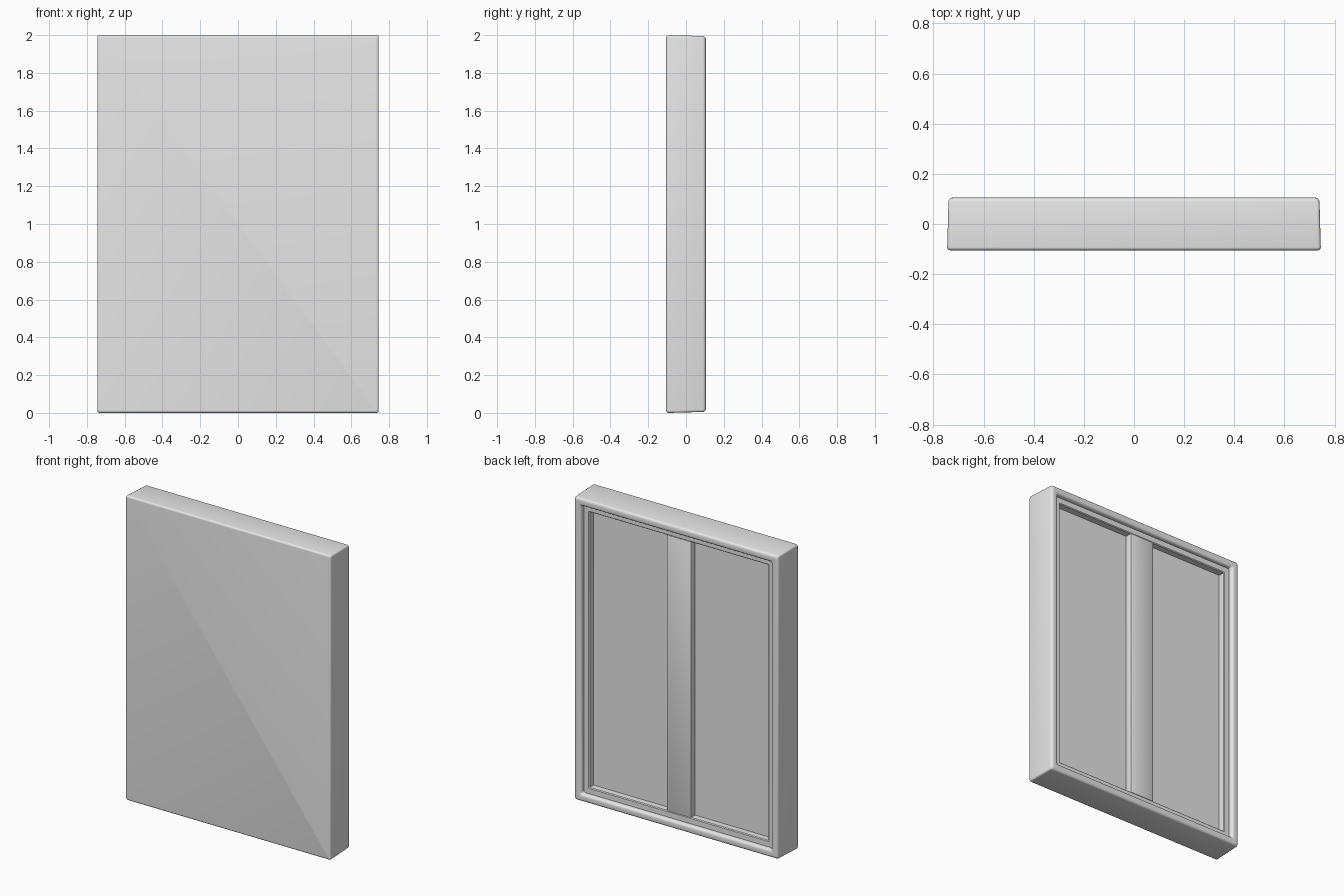
import bpy
import bmesh
import math

W, H, D = 0.745, 1.0, 0.105  # half width, half height, half depth

old = bpy.data.objects.get("Cube")
if old:
    bpy.data.objects.remove(old, do_unlink=True)

grey = bpy.data.materials.new("plain grey")
grey.use_nodes = True
grey.diffuse_color = (0.8, 0.8, 0.8, 1)
grey.node_tree.nodes["Principled BSDF"].inputs["Base Color"].default_value = (0.8, 0.8, 0.8, 1)


def finish(bm, name):
    bmesh.ops.recalc_face_normals(bm, faces=bm.faces)
    mesh = bpy.data.meshes.new(name)
    bm.to_mesh(mesh)
    bm.free()
    mesh.materials.append(grey)
    obj = bpy.data.objects.new(name, mesh)
    bpy.context.collection.objects.link(obj)
    bpy.ops.object.select_all(action="DESELECT")
    obj.select_set(True)
    bpy.context.view_layer.objects.active = obj
    bpy.ops.object.shade_smooth_by_angle(angle=math.radians(35))
    return obj


def ring(bm, inset, y, radius, steps=4):
    """Rounded rectangle inset from the outer size, at depth y."""
    cx, cz = W - inset - radius, H - inset - radius
    verts = []
    for k, (sx, sz) in enumerate([(1, 1), (-1, 1), (-1, -1), (1, -1)]):
        for i in range(steps + 1):
            a = (k + i / steps) * math.pi / 2
            verts.append(bm.verts.new((sx * cx + radius * math.cos(a), y,
                                       H + sz * cz + radius * math.sin(a))))
    return verts


def frame(name, profile, radius, cap_first=False, closed=False):
    """Sweep an (inset, y) profile around the rectangle."""
    bm = bmesh.new()
    rings = [ring(bm, inset, y, radius) for inset, y in profile]
    pairs = list(zip(rings, rings[1:]))
    if closed:
        pairs.append((rings[-1], rings[0]))
    for a, b in pairs:
        for i in range(len(a)):
            j = (i + 1) % len(a)
            bm.faces.new((a[i], a[j], b[j], b[i]))
    if cap_first:
        bm.faces.new(rings[0])
    return finish(bm, name)


def box(name, hx, y0, y1, hz, bevel=0):
    bm = bmesh.new()
    bmesh.ops.create_cube(bm, size=2)
    for v in bm.verts:
        v.co = (v.co.x * hx, y1 if v.co.y > 0 else y0, H + v.co.z * hz)
    if bevel:
        bmesh.ops.bevel(bm, geom=bm.edges[:], offset=bevel, segments=2,
                        profile=0.5, affect="EDGES")
    return finish(bm, name)


def arc(ci, cy, r, start, end, steps=4):
    return [(ci + r * math.cos(math.radians(start + (end - start) * i / steps)),
             cy + r * math.sin(math.radians(start + (end - start) * i / steps)))
            for i in range(steps + 1)]


# Cloth: flat front, wrapped sides and a rounded fold on the back
cloth = (arc(0.012, -D + 0.012, 0.012, 270, 180)
         + arc(0.021, D - 0.016, 0.016, 180, 90)
         + arc(0.039, D - 0.016, 0.016, 90, 0)
         + [(0.055, 0.06)])
frame("cloth_wrap", cloth, 0.012, cap_first=True)

# Stretcher bars, slightly recessed behind the fold
bars = [(0.04, 0.02), (0.04, 0.075), (0.09, 0.075), (0.095, 0.07), (0.095, 0.02)]
frame("stretcher_frame", bars, 0.004, closed=True)

# Inner panel and the upright brace
box("inner_panel", W - 0.08, 0.02, 0.03, H - 0.08)
box("centre_brace", 0.088, 0.025, 0.075, H - 0.093, bevel=0.004)
